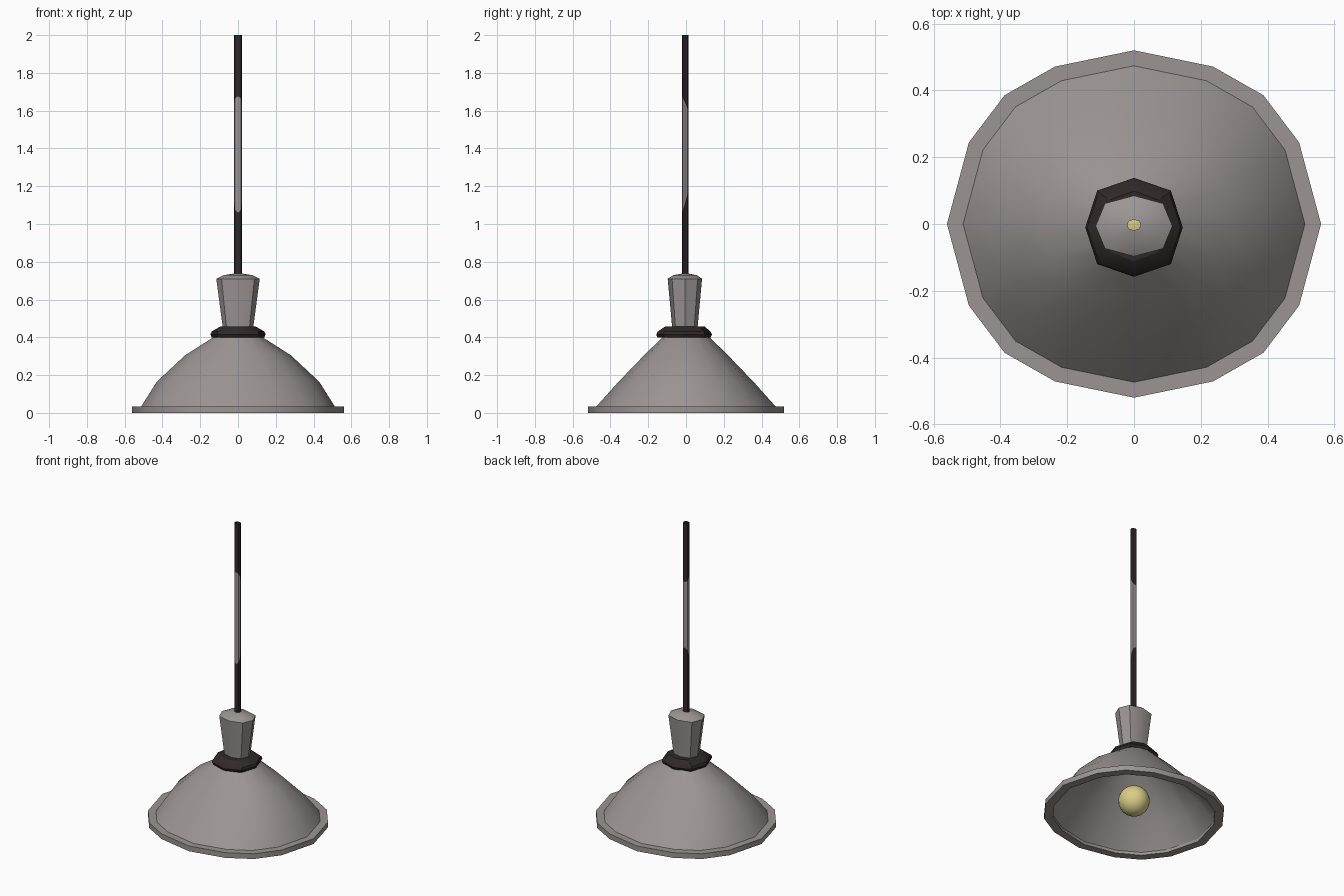
import bpy, bmesh, math

if "Cube" in bpy.data.objects:
    bpy.data.objects.remove(bpy.data.objects["Cube"])


def material(name, col):
    m = bpy.data.materials.new(name)
    m.diffuse_color = (*col, 1)
    m.use_nodes = True
    m.node_tree.nodes["Principled BSDF"].inputs["Base Color"].default_value = m.diffuse_color
    return m


GREY = material("warm grey metal", (0.33, 0.30, 0.295))
DARK = material("dark brown", (0.03, 0.021, 0.022))
GLOW = material("pale yellow glass", (0.70, 0.62, 0.25))


def polygon(quarter):
    """Mirror one quadrant of (angle, radius) points into a closed unit outline."""
    q = [(r * math.cos(math.radians(a)), r * math.sin(math.radians(a))) for a, r in quarter]
    pts = []
    for k in range(4):
        seq = q if k % 2 == 0 else [(x, y) for x, y in reversed(q)]
        sx = 1 if k in (0, 3) else -1
        sy = 1 if k < 2 else -1
        pts += [(sx * x, sy * y) for x, y in seq[:-1]]
    return pts


SIXTEEN = polygon([(0, 1), (28, 1), (47, 1.014), (65, 1), (90, 1)])
EIGHT = polygon([(0, 1), (44.5, 1.06), (90, 1)])


def loft(name, outline, rings, mats, closed=False, slant=None, angle=32):
    """Skin between rings of (z, x radius, y radius, y centre)."""
    bm = bmesh.new()
    loops = []
    for i, (z, rx, ry, cy) in enumerate(rings):
        s = slant[i] if slant else 0
        loops.append([bm.verts.new((rx * x, cy + ry * y, z + s * ry * y)) for x, y in outline])
    n = len(outline)
    for i in range(len(loops) if closed else len(loops) - 1):
        a, b = loops[i], loops[(i + 1) % len(loops)]
        for j in range(n):
            f = bm.faces.new((a[j], a[(j + 1) % n], b[(j + 1) % n], b[j]))
            f.material_index = i % len(mats)
    me = bpy.data.meshes.new(name)
    bm.to_mesh(me)
    bm.free()
    ob = bpy.data.objects.new(name, me)
    bpy.context.collection.objects.link(ob)
    for m in mats:
        me.materials.append(m)
    smooth(ob, angle)
    return ob


def smooth(ob, angle):
    bpy.ops.object.select_all(action='DESELECT')
    ob.select_set(True)
    bpy.context.view_layer.objects.active = ob
    bpy.ops.object.shade_smooth_by_angle(angle=math.radians(angle))


# Shade: outer skin, then inner skin back down
outer = [(0.03, 0.515, 0.478, 0), (0.165, 0.43, 0.357, 0),
         (0.305, 0.28, 0.222, 0), (0.41, 0.115, 0.115, 0)]
inner = [(z - 0.01, rx - 0.01, ry - 0.01, cy) for z, rx, ry, cy in reversed(outer)]
loft("lamp_shade", SIXTEEN, outer + inner, [GREY])

# Flat rim around the mouth of the shade
loft("shade_rim", SIXTEEN,
     [(0, 0.505, 0.468, 0), (0, 0.56, 0.52, 0), (0.035, 0.56, 0.52, 0), (0.035, 0.505, 0.468, 0)],
     [GREY], closed=True)

# Dark collar
loft("collar", EIGHT,
     [(0.40, 0.09, 0.09, -0.008), (0.398, 0.138, 0.14, -0.01), (0.415, 0.146, 0.148, -0.01),
      (0.43, 0.14, 0.14, -0.01), (0.457, 0.095, 0.105, -0.006), (0.457, 0.06, 0.05, -0.006)],
     [DARK])

# Tapered neck with a domed top
loft("neck", EIGHT,
     [(0.44, 0.079, 0.066, -0.006), (0.71, 0.115, 0.091, -0.006),
      (0.729, 0.075, 0.062, -0.005), (0.738, 0.02, 0.016, -0.003)],
     [GREY])

# Hollow stem with a grey middle band cut at a slant
loft("stem", EIGHT,
     [(0.725, 0.02, 0.016, -0.004), (1.115, 0.02, 0.016, -0.004),
      (1.64, 0.02, 0.016, -0.004), (2.0, 0.02, 0.016, -0.004)],
     [DARK, GREY], slant=[0, 3.4, -2.2, 0])

# Bulb
bpy.ops.mesh.primitive_uv_sphere_add(segments=24, ring_count=14, radius=0.095, location=(0, 0, 0.097))
bulb = bpy.context.object
bulb.name = "bulb"
bulb.data.materials.append(GLOW)
smooth(bulb, 40)
